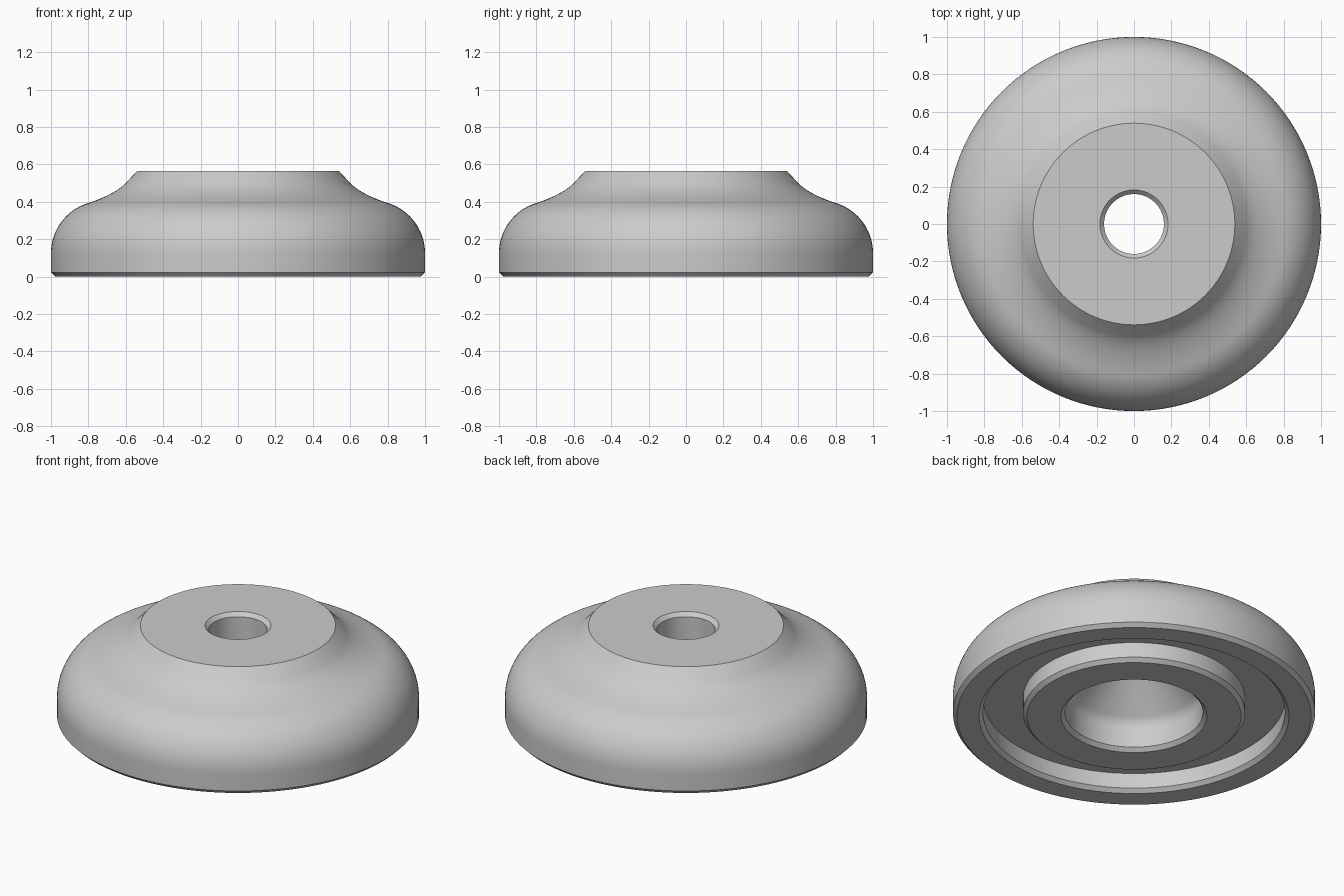
import bpy
import bmesh
import math
from mathutils import Vector

cube = bpy.data.objects.get("Cube")
if cube:
    bpy.data.objects.remove(cube, do_unlink=True)

SEGMENTS = 128
TOP = 0.565
CH = 0.022  # chamfer size


def material(name, colour):
    mat = bpy.data.materials.new(name)
    mat.use_nodes = True
    mat.diffuse_color = colour
    mat.node_tree.nodes["Principled BSDF"].inputs["Base Color"].default_value = colour
    return mat


def arc(cx, cz, radius, start, end, steps):
    angles = [math.radians(start + (end - start) * i / steps) for i in range(steps + 1)]
    return [(cx + radius * math.cos(a), cz + radius * math.sin(a)) for a in angles]


def blend(a, b, c, steps):
    """Smooth curve from a to c, tangent to the lines through b."""
    a, b, c = Vector(a), Vector(b), Vector(c)
    ts = [i / steps for i in range(steps + 1)]
    return [tuple(a * (1 - t) ** 2 + b * 2 * t * (1 - t) + c * t * t) for t in ts]


def lathe(name, profile, mat):
    """Revolve a closed (radius, height) profile around z."""
    bm = bmesh.new()
    rings = []
    for i in range(SEGMENTS):
        a = 2 * math.pi * i / SEGMENTS
        rings.append([bm.verts.new((r * math.cos(a), r * math.sin(a), z)) for r, z in profile])
    n = len(profile)
    for i in range(SEGMENTS):
        cur, nxt = rings[i], rings[(i + 1) % SEGMENTS]
        for j in range(n):
            k = (j + 1) % n
            bm.faces.new((cur[j], nxt[j], nxt[k], cur[k]))
    bmesh.ops.recalc_face_normals(bm, faces=bm.faces)
    mesh = bpy.data.meshes.new(name)
    bm.to_mesh(mesh)
    bm.free()
    mesh.materials.append(mat)
    obj = bpy.data.objects.new(name, mesh)
    bpy.context.collection.objects.link(obj)
    bpy.ops.object.select_all(action="DESELECT")
    obj.select_set(True)
    bpy.context.view_layer.objects.active = obj
    bpy.ops.object.shade_smooth_by_angle(angle=math.radians(30))
    return obj


# Outer shell: chamfered base, rounded shoulder, concave neck, flat top
shoulder = arc(0.72, 0.125, 0.28, 0, 72, 18)
neck = blend(shoulder[-1], (0.66, 0.438), (0.60, 0.50), 12)
outer = [(1 - CH, 0), (1, CH)] + shoulder + neck[1:] + [(0.539, TOP)]

# Bore with chamfered mouth, flaring through a cone into the lower socket
bore = [(0.16 + CH, TOP), (0.16, TOP - CH), (0.16, 0.39)]
socket = blend((0.351, 0.199), (0.381, 0.169), (0.381, 0.127), 8)
socket += [(0.381, CH), (0.381 + CH, 0)]

# Underside: central hub, recessed ring groove, outer foot
groove = [(0.613 - CH, 0), (0.613, CH), (0.613, 0.115),
          (0.834, 0.115), (0.834, CH), (0.834 + CH, 0)]

grey = material("plain grey", (0.6, 0.6, 0.6, 1))
lathe("round_foot", outer + bore + socket + groove, grey)
